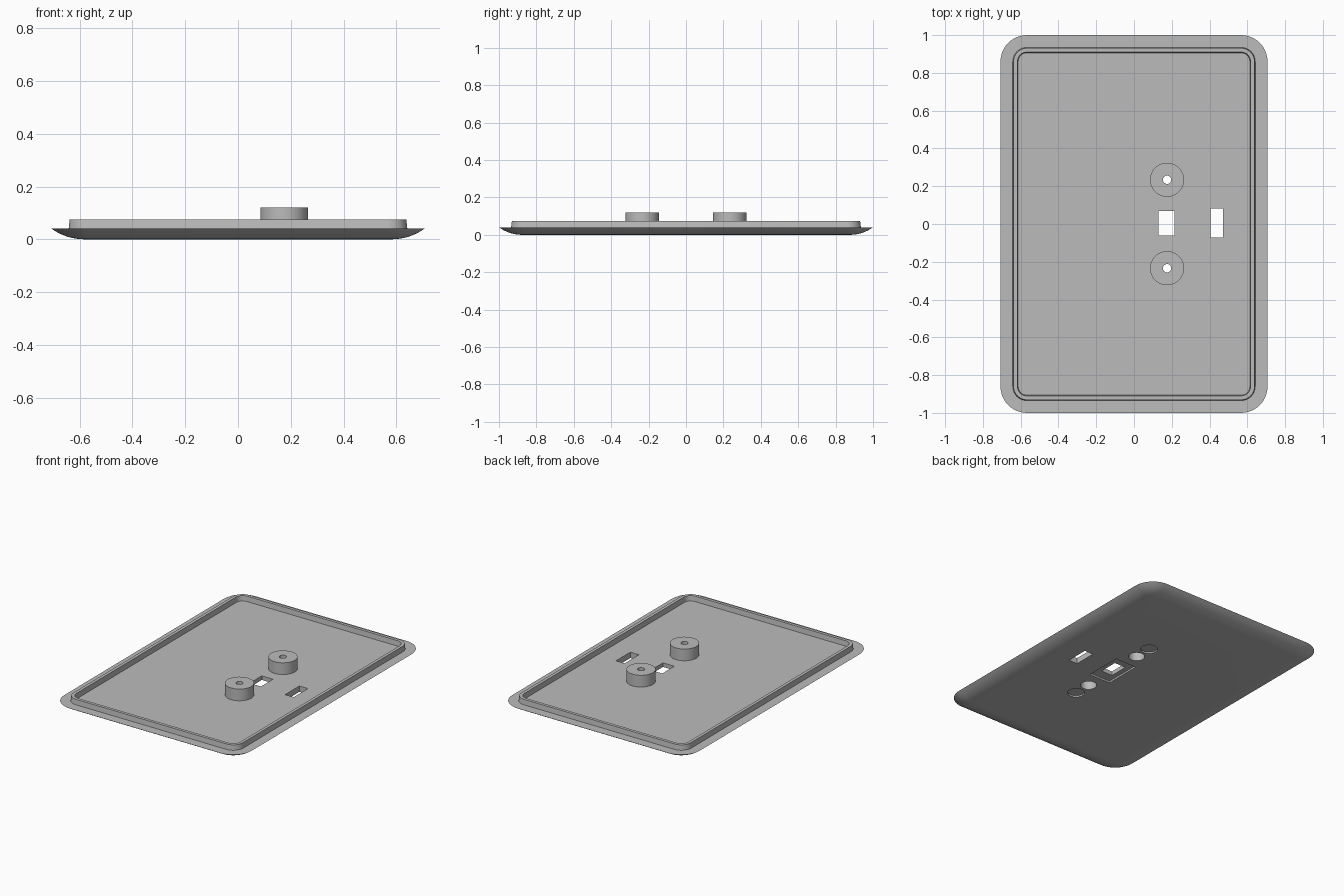
import bpy, bmesh, math

if "Cube" in bpy.data.objects:
    bpy.data.objects.remove(bpy.data.objects["Cube"])

grey = bpy.data.materials.new("light grey plastic")
grey.diffuse_color = (0.5, 0.5, 0.5, 1)
grey.use_nodes = True
grey.node_tree.nodes["Principled BSDF"].inputs["Base Color"].default_value = grey.diffuse_color
HX, HY, RAD = 0.707, 1.0, 0.14      # plate half sizes and corner radius
BX, BY = 0.175, 0.234               # boss position
SEG = 48


def finish(name, bm, helper=False):
    bmesh.ops.recalc_face_normals(bm, faces=bm.faces)
    me = bpy.data.meshes.new(name)
    bm.to_mesh(me)
    bm.free()
    ob = bpy.data.objects.new(name, me)
    bpy.context.collection.objects.link(ob)
    me.materials.append(grey)
    if helper:
        ob.hide_render = True
        ob.hide_set(True)
    return ob


def smooth(ob):
    bpy.ops.object.select_all(action='DESELECT')
    ob.select_set(True)
    bpy.context.view_layer.objects.active = ob
    bpy.ops.object.shade_smooth_by_angle(angle=math.radians(25))


def rounded_ring(bm, inset, z, n=10):
    r = RAD - inset
    verts = []
    for k, (sx, sy) in enumerate([(1, 1), (-1, 1), (-1, -1), (1, -1)]):
        for i in range(n + 1):
            a = math.pi / 2 * (k + i / n)
            verts.append(bm.verts.new((sx * (HX - RAD) + r * math.cos(a),
                                       sy * (HY - RAD) + r * math.sin(a), z)))
    return verts


def bridge(bm, a, b):
    for i in range(len(a)):
        j = (i + 1) % len(a)
        bm.faces.new((a[i], a[j], b[j], b[i]))


# Cover plate: curved underside, flat rim, raised lip and flat floor
R, SWEEP = 0.215, math.asin(0.125 / 0.215)
profile = [(0.125 - R * math.sin(SWEEP * i / 8), R * (1 - math.cos(SWEEP * i / 8)))
           for i in range(9)]
profile += [(0.065, 0.04), (0.069, 0.075), (0.09, 0.075), (0.094, 0.04)]
bm = bmesh.new()
rings = [rounded_ring(bm, *p) for p in profile]
for a, b in zip(rings, rings[1:]):
    bridge(bm, a, b)
bm.faces.new(rings[0])
bm.faces.new(rings[-1])
plate = finish("cover_plate", bm)


def box_cutter(name, x0, x1, y0, y1, z0, z1):
    bm = bmesh.new()
    bmesh.ops.create_cube(bm, size=1)
    for v in bm.verts:
        v.co = (x1 if v.co.x > 0 else x0, y1 if v.co.y > 0 else y0,
                z1 if v.co.z > 0 else z0)
    return finish(name, bm, True)


def round_cutter(name, x, y, r, z0, z1):
    bm = bmesh.new()
    bmesh.ops.create_cone(bm, cap_ends=True, segments=SEG, radius1=r, radius2=r,
                          depth=z1 - z0)
    bmesh.ops.translate(bm, verts=bm.verts, vec=(x, y, (z0 + z1) / 2))
    return finish(name, bm, True)


# Openings: window with recess, slot, screw bores, shallow round recesses
cutters = [
    box_cutter("window_recess_cutter", 0.095, 0.255, -0.125, 0.13, -0.1, 0.012),
    box_cutter("window_cutter", 0.13, 0.215, -0.06, 0.07, -0.1, 0.2),
    box_cutter("slot_cutter", 0.405, 0.47, -0.072, 0.082, -0.1, 0.2),
]
for s in (-1, 1):
    cutters.append(round_cutter("bore_cutter", BX, s * BY, 0.05, -0.1, 0.2))
    cutters.append(round_cutter("round_recess_cutter", BX, s * 0.355, 0.053, -0.1, 0.01))
for c in cutters:
    m = plate.modifiers.new(c.name, 'BOOLEAN')
    m.operation, m.solver, m.object = 'DIFFERENCE', 'EXACT', c
smooth(plate)

# Screw bosses: counterbored from below, narrow hole on top
section = [(0.05, 0.04), (0.09, 0.04), (0.09, 0.12),
           (0.022, 0.12), (0.022, 0.09), (0.05, 0.09)]
for s, name in ((-1, "front_screw_boss"), (1, "back_screw_boss")):
    bm = bmesh.new()
    loops = [[bm.verts.new((BX + r * math.cos(2 * math.pi * i / SEG),
                            s * BY + r * math.sin(2 * math.pi * i / SEG), z))
              for i in range(SEG)] for r, z in section]
    for k in range(len(loops)):
        bridge(bm, loops[k], loops[(k + 1) % len(loops)])
    smooth(finish(name, bm))
